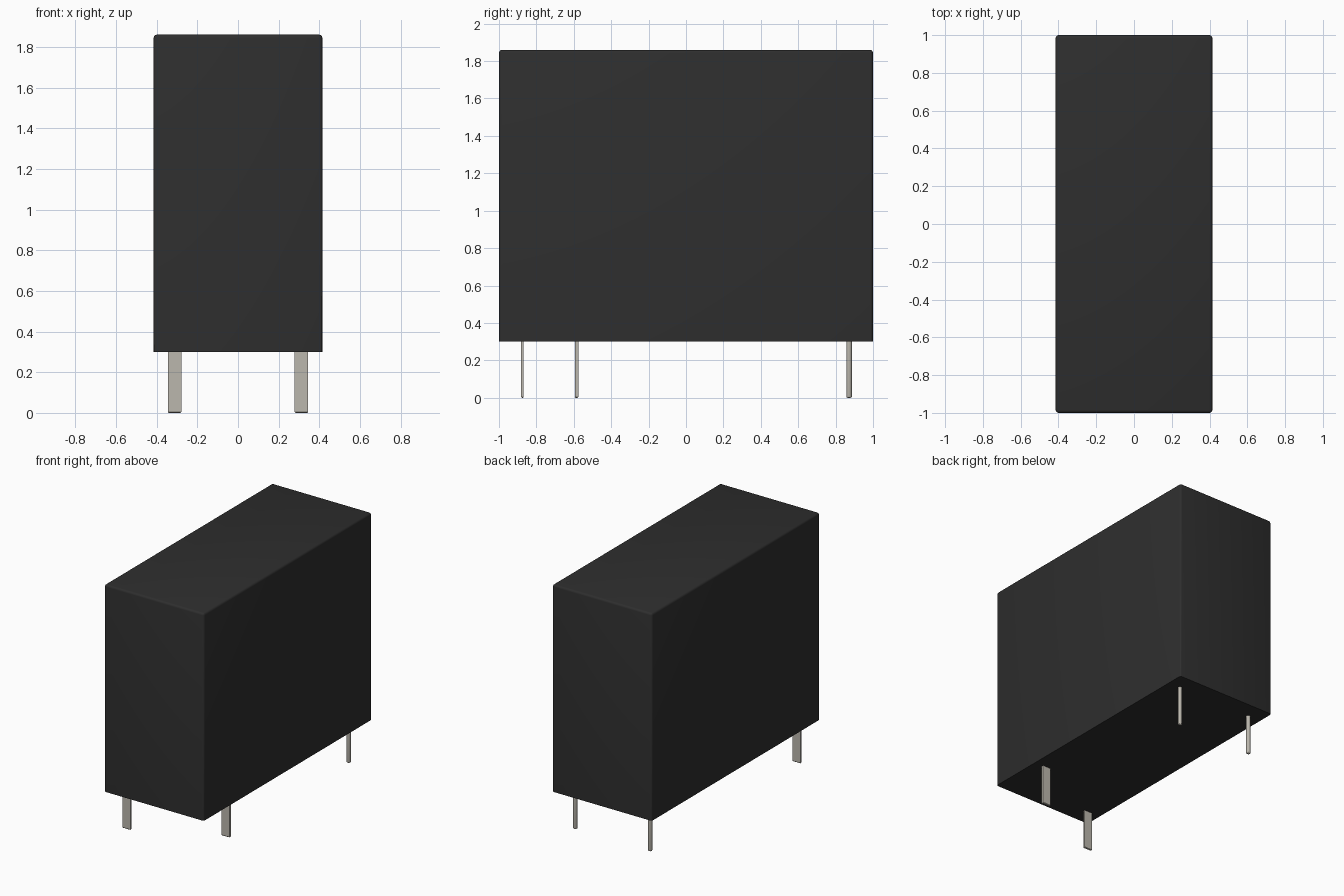
import bpy
import bmesh
from mathutils import Matrix

cube = bpy.data.objects.get("Cube")
if cube:
    bpy.data.objects.remove(cube, do_unlink=True)

BASE_Z = 0.30
EMBED = 0.01      # pins run slightly into the case
PIN_X = 0.312


def material(name, rgb):
    mat = bpy.data.materials.new(name)
    mat.use_nodes = True
    mat.diffuse_color = (*rgb, 1)
    mat.node_tree.nodes["Principled BSDF"].inputs["Base Color"].default_value = (*rgb, 1)
    return mat


def add_part(name, bm, mat):
    mesh = bpy.data.meshes.new(name)
    bm.normal_update()
    bm.to_mesh(mesh)
    bm.free()
    mesh.materials.append(mat)
    obj = bpy.data.objects.new(name, mesh)
    bpy.context.collection.objects.link(obj)
    bpy.ops.object.select_all(action="DESELECT")
    obj.select_set(True)
    bpy.context.view_layer.objects.active = obj
    bpy.ops.object.shade_smooth_by_angle()
    return obj


def box(size, centre):
    bm = bmesh.new()
    bmesh.ops.create_cube(bm, size=1, matrix=Matrix.Translation(centre) @ Matrix.Diagonal((*size, 1)))
    return bm


def round_edges(bm, edges, radius, segments):
    bmesh.ops.bevel(bm, geom=edges, offset=radius, segments=segments, profile=0.5, affect="EDGES")


black = material("black plastic", (0.027, 0.027, 0.027))
metal = material("tinned metal", (0.50, 0.475, 0.42))

# Case: every edge rounded except the rim at the bottom
bm = box((0.83, 2.0, 1.56), (0, 0, BASE_Z + 0.78))
upper = [e for e in bm.edges if max(v.co.z for v in e.verts) > 1]
round_edges(bm, upper, 0.016, 3)
add_part("case", bm, black)

# Flat contact blades, staggered along the case, with eased tips
height = BASE_Z + EMBED
for name, x, y, thick in (("right_blade", -PIN_X, -0.875, 0.014),
                          ("left_blade", PIN_X, -0.585, 0.018)):
    bm = box((0.067, thick, height), (x, y, height / 2))
    tip = [e for e in bm.edges if all(v.co.z < 0.01 for v in e.verts)]
    round_edges(bm, tip, 0.004, 1)
    add_part(name, bm, metal)

# Round coil pins with rounded tips
for name, x in (("right_coil_pin", -PIN_X), ("left_coil_pin", PIN_X)):
    bm = bmesh.new()
    bmesh.ops.create_cone(bm, cap_ends=True, segments=24, radius1=0.015, radius2=0.015,
                          depth=height, matrix=Matrix.Translation((x, 0.872, height / 2)))
    tip = [e for e in bm.edges if all(v.co.z < 0.01 for v in e.verts)]
    round_edges(bm, tip, 0.007, 3)
    add_part(name, bm, metal)
